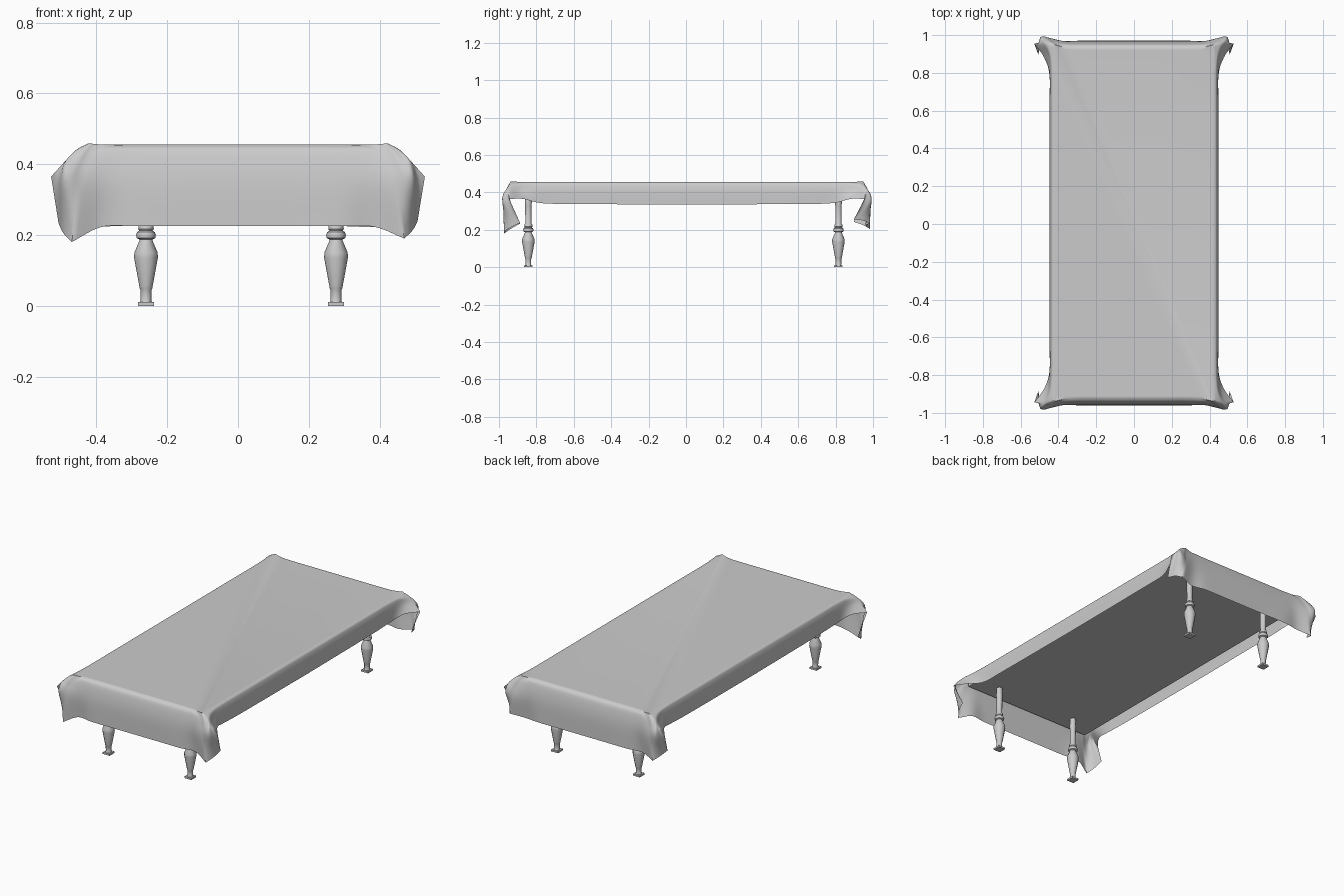
import bpy, bmesh, math
from mathutils import Vector as V

if "Cube" in bpy.data.objects:
    bpy.data.objects.remove(bpy.data.objects["Cube"])


def finish(name, bm, angle=40):
    me = bpy.data.meshes.new(name)
    bm.to_mesh(me)
    bm.free()
    ob = bpy.data.objects.new(name, me)
    bpy.context.collection.objects.link(ob)
    bpy.ops.object.select_all(action='DESELECT')
    ob.select_set(True)
    bpy.context.view_layer.objects.active = ob
    bpy.ops.object.shade_smooth_by_angle(angle=math.radians(angle))
    return ob


def spline(pts, steps):
    """Catmull-Rom curve through a list of points."""
    p = [2 * pts[0] - pts[1]] + pts + [2 * pts[-1] - pts[-2]]
    out = []
    for i in range(1, len(p) - 2):
        a, b, c, d = p[i - 1:i + 3]
        for k in range(steps):
            t = k / steps
            out.append(0.5 * (2 * b + (c - a) * t + (2 * a - 5 * b + 4 * c - d) * t * t
                              + (3 * b - a - 3 * c + d) * t ** 3))
    return out + [pts[-1].copy()]


def cornered(pts, steps, breaks):
    """Spline with sharp corners at the given point numbers."""
    ends = [0] + breaks + [len(pts) - 1]
    out = []
    for a, b in zip(ends, ends[1:]):
        out += spline(pts[a:b + 1], steps)[:-1]
    return out + [pts[-1].copy()]


# Cloth: one quarter, as strips running from the top edge over the middle to the hem
STRIPS = [
    ((0, .927, .455), (0, .963, .35), (0, .966, .225)),
    ((.15, .927, .455), (.15, .963, .35), (.15, .966, .225)),
    ((.29, .927, .455), (.29, .963, .35), (.29, .966, .225)),
    ((.36, .93, .455), (.375, .964, .35), (.385, .955, .223)),
    ((.405, .94, .457), (.445, .98, .335), (.47, .978, .185)),
    ((.415, .942, .459), (.478, .987, .345), (.494, .94, .21)),
    ((.42, .94, .459), (.497, .98, .365), (.507, .892, .235)),
    ((.425, .93, .458), (.487, .955, .41), (.528, .95, .365)),
    ((.428, .86, .455), (.455, .885, .41), (.475, .875, .365)),
    ((.428, .78, .455), (.446, .78, .41), (.447, .78, .343)),
    ((.428, .6, .455), (.446, .6, .41), (.447, .6, .338)),
    ((.428, 0, .455), (.446, 0, .41), (.447, 0, .335)),
]


def quarter(sx, sy, lift):
    """Columns of points for one quarter; lift raises the corner's tip."""
    rows = [[], [], [], [], []]
    for i, (top, mid, hem) in enumerate(STRIPS):
        top, mid, hem = V(top), V(mid), V(hem)
        drop = .4 if 4 <= i <= 7 else .2
        shoulder = top.lerp(mid, .55)
        shoulder.z = top.z - drop * (top.z - mid.z)
        hem.z += lift * {4: 1, 5: .8, 6: .4}.get(i, 0)
        inner = V((top.x * .97, top.y - .012, .455))
        for r, p in zip(rows, (inner, top, shoulder, mid, hem)):
            r.append(V((p.x * sx, p.y * sy + .005, p.z)))
    rows = [spline(r, 6) for r in rows[:-1]] + [cornered(rows[-1], 6, [4, 6, 7])]
    return [[col[0]] + spline(list(col[1:]), 5) for col in zip(*rows)]


ring = []
for sx, sy, rev, lift in ((1, -1, False, .005), (1, 1, True, .05),
                          (-1, 1, False, .02), (-1, -1, True, -.005)):
    cols = quarter(sx, sy, lift)
    ring += (cols[::-1] if rev else cols)[:-1]
bm = bmesh.new()
vs = [[bm.verts.new(p) for p in col] for col in ring]
bm.faces.new([c[0] for c in vs])
for i, a in enumerate(vs):
    b = vs[(i + 1) % len(vs)]
    for k in range(len(a) - 1):
        bm.faces.new((a[k], a[k + 1], b[k + 1], b[k]))
finish("tablecloth", bm, 60)

# Table top under the cloth
bm = bmesh.new()
bmesh.ops.create_cube(bm, size=1)
for v in bm.verts:
    v.co = V((v.co.x * .85, v.co.y * 1.88 + .005, .414 + v.co.z * .042))
finish("table_top", bm)

# Turned legs: (radius, height) profile on a small square foot
PROFILE = [(.018, .008), (.015, .014), (.0155, .044), (.018, .05), (.019, .056), (.0335, .135),
           (.033, .15), (.019, .183), (.018, .187), (.026, .191), (.028, .2), (.025, .208),
           (.019, .212), (.022, .217), (.021, .227), (.016, .235), (.017, .33),
           (.019, .35), (.017, .36), (.017, .40)]


def leg(name, x, y, sides=12):
    bm = bmesh.new()
    rings = [[bm.verts.new((x + r * math.cos(2 * math.pi * i / sides),
                            y + r * math.sin(2 * math.pi * i / sides), z))
              for i in range(sides)] for r, z in PROFILE]
    for a, b in zip(rings, rings[1:]):
        for i in range(sides):
            j = (i + 1) % sides
            bm.faces.new((a[i], a[j], b[j], b[i]))
    foot = bmesh.ops.create_cube(bm, size=1)["verts"]
    for v in foot:
        v.co = V((x + v.co.x * .045, y + v.co.y * .045, .005 + v.co.z * .01))
    finish(name, bm, 35)


for side, x in (("left", -.26), ("right", .277)):
    for end, y in (("front", -.843), ("back", .815)):
        leg(f"{end}_{side}_leg", x, y)
